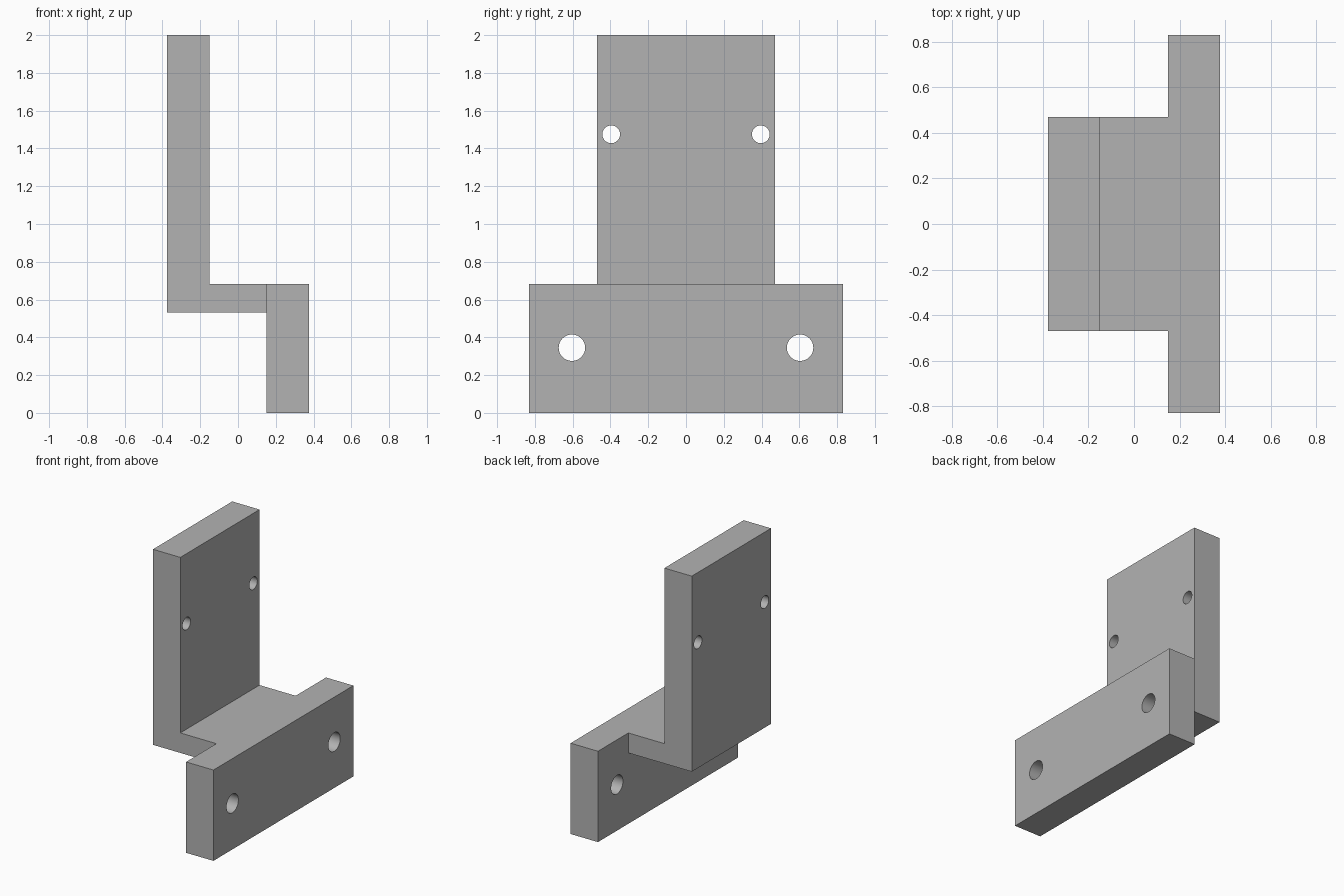
import bpy
import bmesh
import math
from mathutils import Vector

default_cube = bpy.data.objects.get("Cube")
if default_cube:
    bpy.data.objects.remove(default_cube, do_unlink=True)

# Single plain grey finish
grey = bpy.data.materials.new("plain grey")
grey.use_nodes = True
grey.diffuse_color = (0.45, 0.45, 0.45, 1)
grey.node_tree.nodes["Principled BSDF"].inputs["Base Color"].default_value = grey.diffuse_color


def extrude_profile(name, profile, half_width):
    """Extrude an x-z outline along y, centred on y = 0."""
    bm = bmesh.new()
    face = bm.faces.new([bm.verts.new((x, -half_width, z)) for x, z in profile])
    result = bmesh.ops.extrude_face_region(bm, geom=[face])
    verts = [v for v in result["geom"] if isinstance(v, bmesh.types.BMVert)]
    bmesh.ops.translate(bm, vec=Vector((0, 2 * half_width, 0)), verts=verts)
    bmesh.ops.recalc_face_normals(bm, faces=bm.faces)
    mesh = bpy.data.meshes.new(name)
    bm.to_mesh(mesh)
    bm.free()
    mesh.materials.append(grey)
    obj = bpy.data.objects.new(name, mesh)
    bpy.context.collection.objects.link(obj)
    return obj


def apply_boolean(target, tool, operation):
    mod = target.modifiers.new(operation, "BOOLEAN")
    mod.operation = operation
    mod.solver = "EXACT"
    mod.object = tool
    bpy.ops.object.select_all(action="DESELECT")
    bpy.context.view_layer.objects.active = target
    target.select_set(True)
    bpy.ops.object.modifier_apply(modifier=mod.name)
    bpy.data.objects.remove(tool, do_unlink=True)


# Levels shared by the shelf, upright and flange
outer, inner = 0.377, 0.15
shelf_bottom, shelf_top, height = 0.532, 0.682, 2.0

# Upright plate with its shelf, running into the flange
bracket = extrude_profile("bracket", [
    (-outer, shelf_bottom), (0.26, shelf_bottom), (0.26, shelf_top),
    (-inner, shelf_top), (-inner, height), (-outer, height)], 0.47)

# Wide lower mounting flange
flange = extrude_profile("flange", [
    (inner, 0), (outer, 0), (outer, shelf_top), (inner, shelf_top)], 0.83)
apply_boolean(bracket, flange, "UNION")

# Mirrored pairs of bolt holes: x centre, y offset, z, radius
for x, y, z, radius in ((-0.264, 0.396, 1.475, 0.047),
                        (0.264, 0.604, 0.345, 0.07)):
    for side in (-1, 1):
        bpy.ops.mesh.primitive_cylinder_add(
            vertices=48, radius=radius, depth=0.4,
            location=(x, side * y, z), rotation=(0, math.pi / 2, 0))
        cutter = bpy.context.object
        cutter.name = "hole_cutter"
        cutter.hide_render = True
        cutter.data.materials.append(grey)
        apply_boolean(bracket, cutter, "DIFFERENCE")

# Smooth hole walls, crisp plate edges
bpy.ops.object.shade_smooth_by_angle(angle=math.radians(30))
